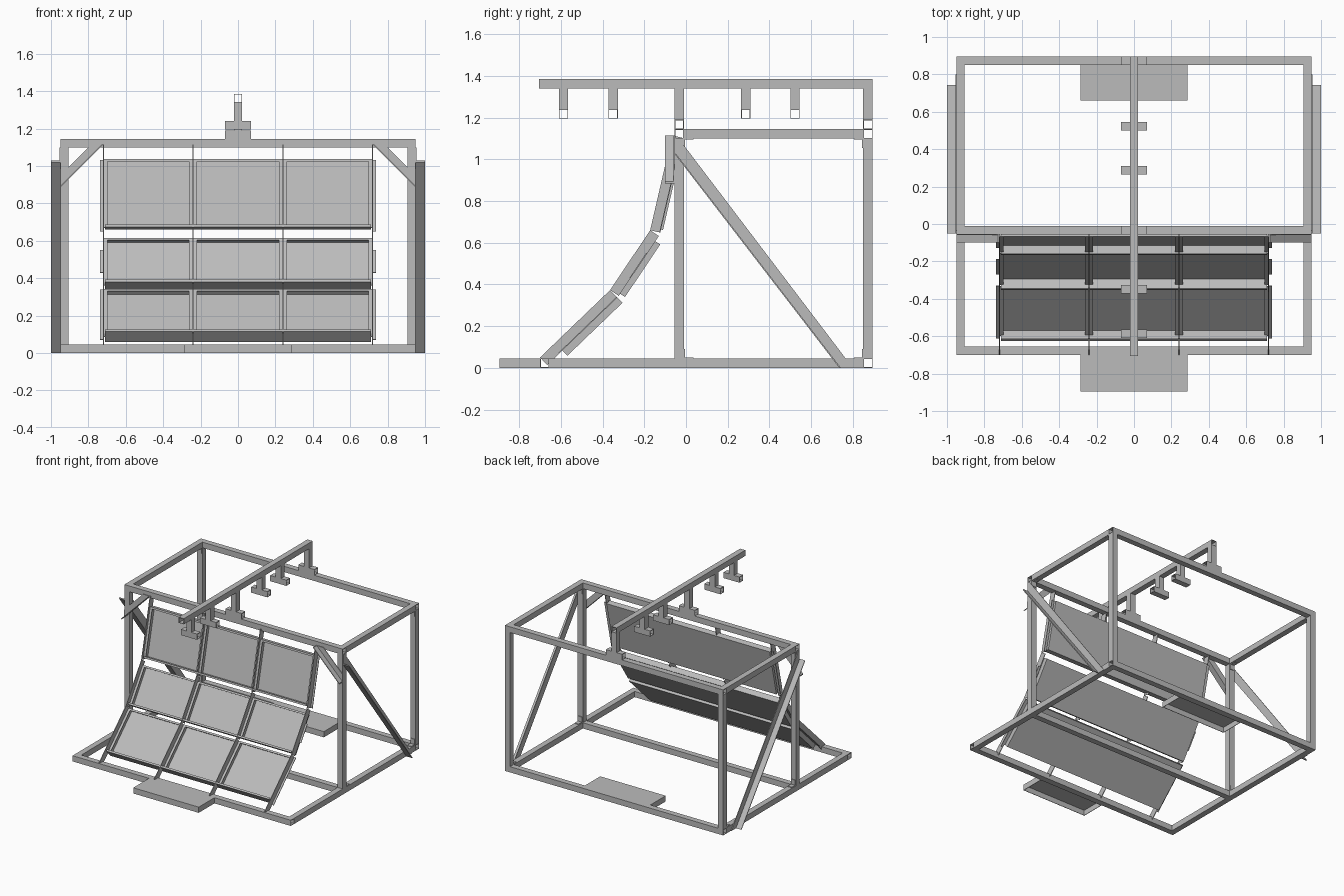
import bpy, bmesh
from math import hypot
from mathutils import Matrix, Vector

cube = bpy.data.objects.get("Cube")
if cube:
    bpy.data.objects.remove(cube, do_unlink=True)

steel = bpy.data.materials.new("steel_grey")
steel.use_nodes = True
GREY = (0.5, 0.5, 0.5, 1)
steel.diffuse_color = GREY
steel.node_tree.nodes["Principled BSDF"].inputs["Base Color"].default_value = GREY

W = 0.045      # tube width
T = 0.005      # plate thickness
HALF = 0.95    # half width of the frame
FRONT, MID, BACK = -0.70, -0.055, 0.85   # front edges of the cross tubes
TOP = 1.10     # underside of the upper frame


def finish(name, bm, wall=0):
    bmesh.ops.recalc_face_normals(bm, faces=bm.faces)
    mesh = bpy.data.meshes.new(name)
    bm.to_mesh(mesh)
    bm.free()
    mesh.materials.append(steel)
    ob = bpy.data.objects.new(name, mesh)
    bpy.context.collection.objects.link(ob)
    if wall:
        mod = ob.modifiers.new("wall", "SOLIDIFY")
        mod.thickness = wall
        mod.offset = -1
    return ob


def box(name, lo, hi, matrix=None, open_dirs=(), wall=T):
    """Box between two corners; sides facing open_dirs are left open."""
    lo, hi = Vector(lo), Vector(hi)
    bm = bmesh.new()
    bmesh.ops.create_cube(bm, size=1)
    bm.normal_update()
    gone = [f for f in bm.faces if any(f.normal.dot(Vector(d)) > 0.9 for d in open_dirs)]
    bmesh.ops.delete(bm, geom=gone, context="FACES")
    size = hi - lo
    for v in bm.verts:
        v.co = Vector([c * s for c, s in zip(v.co, size)]) + (lo + hi) / 2
    if matrix:
        bm.transform(matrix)
    return finish(name, bm, wall if open_dirs else 0)


def tube(name, lo, hi):
    """Hollow square tube along its longest side."""
    size = [b - a for a, b in zip(lo, hi)]
    axis = Vector([float(s == max(size)) for s in size])
    return box(name, lo, hi, open_dirs=(axis, -axis))


def prism(name, points, place, a, b):
    """Flat outline extruded from a to b; place(u, v, w) gives the position."""
    bm = bmesh.new()
    face = bm.faces.new([bm.verts.new(place(u, v, a)) for u, v in points])
    new = bmesh.ops.extrude_face_region(bm, geom=[face])["geom"]
    shift = Vector(place(0, 0, b)) - Vector(place(0, 0, a))
    bmesh.ops.translate(bm, vec=shift, verts=[g for g in new if isinstance(g, bmesh.types.BMVert)])
    return finish(name, bm)


# Cross tubes of the base and the upper frame
inner = HALF - W
for name, half, y, z in (("base_front_tube", HALF, FRONT, 0), ("base_middle_tube", inner, MID, 0),
                         ("base_back_tube", HALF, BACK, 0), ("top_front_tube", HALF, MID, TOP),
                         ("top_back_tube", HALF, BACK, TOP)):
    tube(name, (-half, y, z), (half, y + W, z + W))

# Side tubes, posts, corner brackets and diagonal braces on both sides
for side, s in (("left", 1), ("right", -1)):
    x0, x1 = sorted((s * inner, s * HALF))
    tube(side + "_base_tube", (x0, FRONT + W, 0), (x1, BACK, W))
    tube(side + "_top_tube", (x0, MID + W, TOP), (x1, BACK, TOP + W))
    for label, y, inward in (("front", MID, 1), ("back", BACK, -1)):
        tube(f"{side}_{label}_post", (x0, y, W), (x1, y + W, TOP))
        edge = y + W if inward > 0 else y
        ya, yb = sorted((edge, edge + inward * W))
        yc, yd = sorted((edge, edge + inward * T))
        for level, z, up in (("lower", W, 1), ("upper", TOP, -1)):
            za, zb = sorted((z, z + up * T))
            zc, zd = sorted((z, z + up * W))
            box(f"{side}_{label}_{level}_bracket_foot", (x0 + T, ya, za), (x1 - T, yb, zb))
            box(f"{side}_{label}_{level}_bracket_leg", (x0 + T, yc, zc), (x1 - T, yd, zd))

    # Long angle brace on the outside
    def across(u, v, w, s=s):
        return (s * w, u, v)
    low_a, low_b = (-0.05, 1.02), (0.735, 0)
    prism(side + "_brace_web", [low_a, (-0.05, 1.1), (-0.035, 1.1), (0.80, 0), low_b],
          across, HALF, HALF + T)
    prism(side + "_brace_flange", [low_a, (-0.05, 1.03), (0.743, 0), low_b], across, HALF, 1)

    # Short corner angle on the front
    def along(u, v, w, s=s):
        return (s * u, w, v)
    prism(side + "_corner_web", [(HALF, 0.885), (HALF, 0.95), (0.785, 1.115), (0.72, 1.115)],
          along, MID - T, MID)
    prism(side + "_corner_flange", [(HALF, 0.885), (HALF, 0.893), (0.728, 1.115), (0.72, 1.115)],
          along, MID - W, MID)

# Step trays, open underneath
for name, y0, y1 in (("front_tray", -0.895, FRONT), ("back_tray", 0.66, BACK)):
    box(name, (-0.285, y0, 0), (0.285, y1, W), open_dirs=[(0, 0, -1)])

# Overhead rail with its hangers and feet
h = W / 2
RAIL = 1.34
tube("overhead_rail", (-h, -0.705, RAIL), (h, BACK + W, RAIL + W))
low, high = TOP + W, 1.195
for i, (y, z) in enumerate(((-0.61, high), (-0.372, high), (MID, low),
                            (0.264, high), (0.50, high), (BACK, low))):
    tube(f"hanger_foot_{i}", (-0.07, y, z), (0.07, y + W, z + W))
    tube(f"hanger_post_{i}", (-h, y, z + W), (h, y + W, RAIL))

# Curved screen: three straight rows, each in its own (x, along, depth) frame
PW = 0.71                                   # half width of the sheets
path = [(-0.70, 0.05), (-0.364, 0.373), (-0.172, 0.66), (-0.067, 1.115)]
# per row: start and end margin of the sheet, total depth, side flange range
rows = (("lower", 0.10, 0.0, 0.085, 0.08, 0.0), ("middle", 0.012, 0.03, 0.078, 0.10, 0.10),
        ("upper", 0.015, 0.075, 0.06, 0.0, 0.075))
for i, (row, start, end, depth, fl_a, fl_b) in enumerate(rows):
    (ya, za), (yb, zb) = path[i], path[i + 1]
    length = hypot(yb - ya, zb - za)
    c, s = (yb - ya) / length, (zb - za) / length
    m = Matrix(((1, 0, 0, 0), (0, c, s, ya), (0, s, -c, za), (0, 0, 0, 1)))
    t0, t1 = start, length - end
    lip = 0.014
    web = depth - 0.042                     # front of the cell frames

    box(row + "_sheet", (-PW, t0, depth - T), (PW, t1, depth), m)
    box(row + "_bottom_web", (-PW, t0, 0.004), (PW, t0 + T, depth), m)
    box(row + "_top_web", (-PW, t1 - T, web), (PW, t1, depth), m)
    box(row + "_bottom_lip", (-PW, t0, 0.004), (PW, t0 + lip, 0.004 + T), m)
    box(row + "_top_lip", (-PW, t1 - lip, web), (PW, t1, web + T), m)

    # Ribs, with cell edges beside them
    for k in range(4):
        x = (k - 1.5) * 0.48
        out = 1 if x > 0 else -1
        box(f"{row}_rib_{k}", (x - T / 2, 0, 0), (x + T / 2, length, 0.05), m)
        for d in (-1, 1):
            if abs(x + d * lip) < PW:
                xa, xb = sorted((x, x + d * lip * 1.5))
                box(f"{row}_cell_lip_{k}_{d}", (xa, t0, web), (xb, t1, web + T), m)
                xa, xb = sorted((x + d * lip * 0.7, x + d * (lip * 0.7 + T)))
                box(f"{row}_cell_web_{k}_{d}", (xa, t0, web), (xb, t1, depth), m)
        if k in (0, 3):
            xa, xb = sorted((x, x + out * 0.017))
            box(f"{row}_side_flange_{k}", (xa, fl_a, 0.045), (xb, length - fl_b, 0.05), m)
